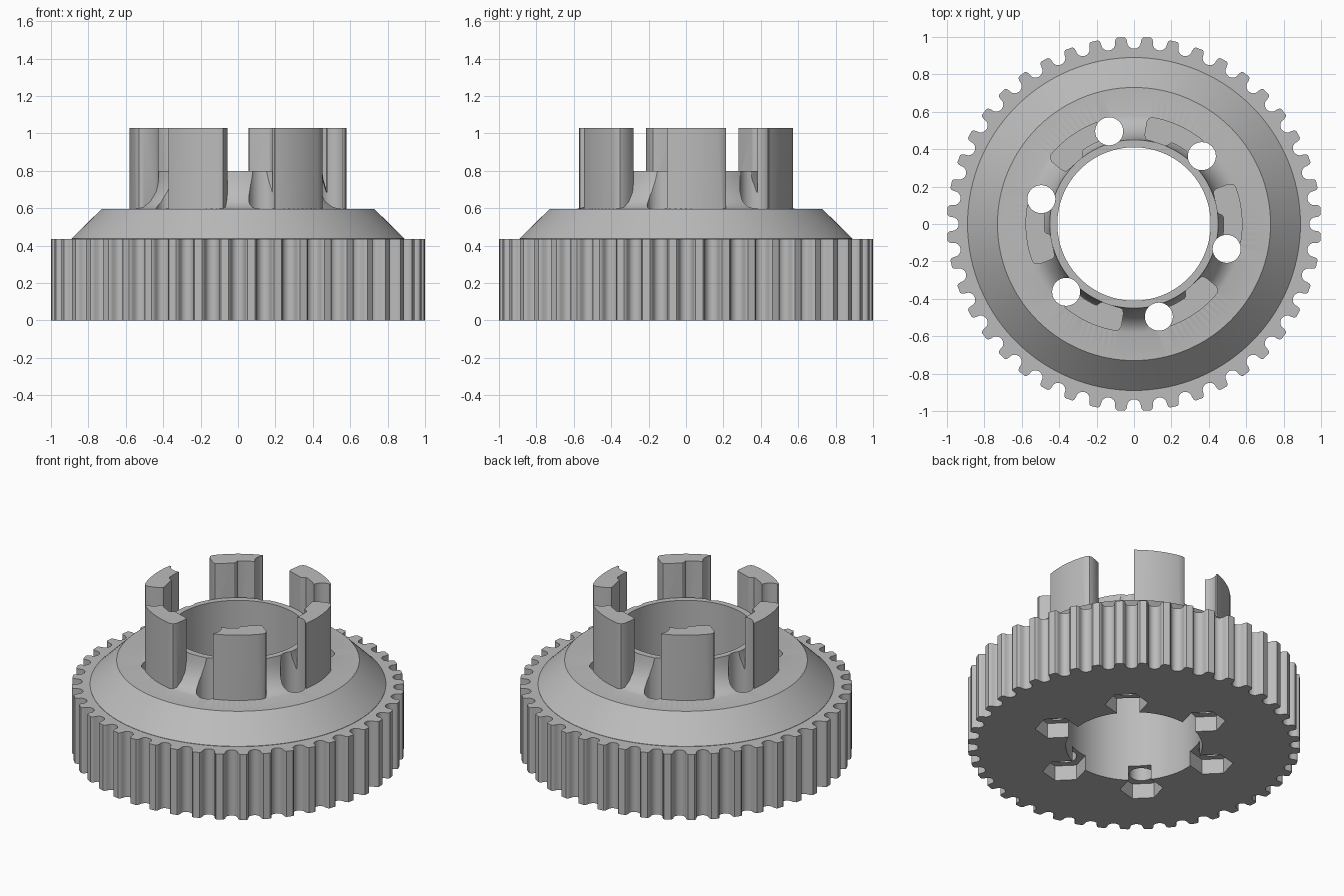
import bpy, bmesh
from math import sin, cos, pi, radians

TEETH, HOLES = 44, 6
HOLE_ANGLES = [radians(45 + 60 * k) for k in range(HOLES)]
HOLE_RADIUS = 0.513

old = bpy.data.objects.get("Cube")
if old:
    bpy.data.objects.remove(old, do_unlink=True)

grey = bpy.data.materials.new("plain grey")
grey.use_nodes = True
grey.diffuse_color = (0.5, 0.5, 0.5, 1)
grey.node_tree.nodes["Principled BSDF"].inputs["Base Color"].default_value = (0.5, 0.5, 0.5, 1)


def polar(r, a):
    return r * cos(a), r * sin(a)


def circle(r, n, centre=(0, 0), turn=0.0):
    return [(centre[0] + r * cos(turn + 2 * pi * i / n),
             centre[1] + r * sin(turn + 2 * pi * i / n)) for i in range(n)]


def finish(name, bm):
    bmesh.ops.recalc_face_normals(bm, faces=bm.faces)
    mesh = bpy.data.meshes.new(name)
    bm.to_mesh(mesh)
    bm.free()
    mesh.materials.append(grey)
    ob = bpy.data.objects.new(name, mesh)
    bpy.context.collection.objects.link(ob)
    return ob


def prisms(name, outlines, z0, z1):
    """Extrude each flat outline between two heights."""
    bm = bmesh.new()
    for outline in outlines:
        face = bm.faces.new([bm.verts.new((x, y, z0)) for x, y in outline])
        out = bmesh.ops.extrude_face_region(bm, geom=[face])
        for v in out["geom"]:
            if isinstance(v, bmesh.types.BMVert):
                v.co.z = z1
    return finish(name, bm)


def lathe(name, profile, n=128):
    """Revolve a profile whose two ends lie flat, and cap it."""
    bm = bmesh.new()
    rings = [[bm.verts.new((x, y, z)) for x, y in circle(r, n)] for r, z in profile]
    for a, b in zip(rings, rings[1:]):
        for i in range(n):
            j = (i + 1) % n
            bm.faces.new((a[i], a[j], b[j], b[i]))
    bm.faces.new(rings[0])
    bm.faces.new(rings[-1])
    return finish(name, bm)


def combine(target, other, operation):
    mod = target.modifiers.new(operation.lower(), "BOOLEAN")
    mod.operation, mod.object, mod.solver = operation, other, "EXACT"
    bpy.context.view_layer.objects.active = target
    bpy.ops.object.modifier_apply(modifier=mod.name)
    bpy.data.objects.remove(other, do_unlink=True)


# Toothed wheel: round-bottomed grooves with rounded tooth tips
rim = []
for k in range(TEETH):
    mid = 2 * pi * k / TEETH
    groove = [(1.0, -0.051), (0.993, -0.043), (0.98, -0.038)]
    groove += [(0.975 - 0.038 * sin(t), -0.038 * cos(t)) for t in
               [pi * i / 8 for i in range(1, 8)]]
    groove += [(0.98, 0.038), (0.993, 0.043), (1.0, 0.051)]
    for r, side in groove:
        rim.append(polar(r, mid + side / r))
pulley = prisms("toothed_pulley", [rim], 0, 0.435)

# Sloping flange and the raised collar with its concave outer fillet
flange = lathe("flange_and_collar", [
    (0.8, 0.3), (0.89, 0.3), (0.89, 0.437), (0.73, 0.595), (0.58, 0.597), (0.55, 0.605),
    (0.51, 0.635), (0.475, 0.69), (0.457, 0.75), (0.45, 0.8)])
combine(pulley, flange, "UNION")

# Upright drive posts: (degrees past the hole, radius), stepped on the inside
post = [(d, 0.58) for d in range(5, 36, 3)]
post += [(37, 0.572), (38, 0.55), (38.3, 0.48), (37.5, 0.46), (36, 0.455),
         (23, 0.45), (21.8, 0.457), (20.5, 0.475), (19, 0.48), (12, 0.48), (5, 0.48)]
posts = prisms("drive_posts", [[polar(r, h + radians(d)) for d, r in post]
                               for h in HOLE_ANGLES], 0.55, 1.03)
combine(pulley, posts, "UNION")

# Centre bore, screw holes and hexagonal nut pockets
combine(pulley, prisms("bore_cutter", [circle(0.41, 96)], -0.1, 1.2), "DIFFERENCE")
screws = [circle(0.075, 32, polar(HOLE_RADIUS, h)) for h in HOLE_ANGLES]
combine(pulley, prisms("screw_cutter", screws, -0.1, 1.2), "DIFFERENCE")
nuts = [circle(0.13, 6, polar(HOLE_RADIUS, h), h + pi / 6) for h in HOLE_ANGLES]
combine(pulley, prisms("nut_cutter", nuts, -0.1, 0.1), "DIFFERENCE")

# Smooth the round walls, keep the edges crisp
bpy.ops.object.select_all(action="DESELECT")
pulley.select_set(True)
bpy.context.view_layer.objects.active = pulley
bpy.ops.object.shade_smooth_by_angle(angle=radians(30))
